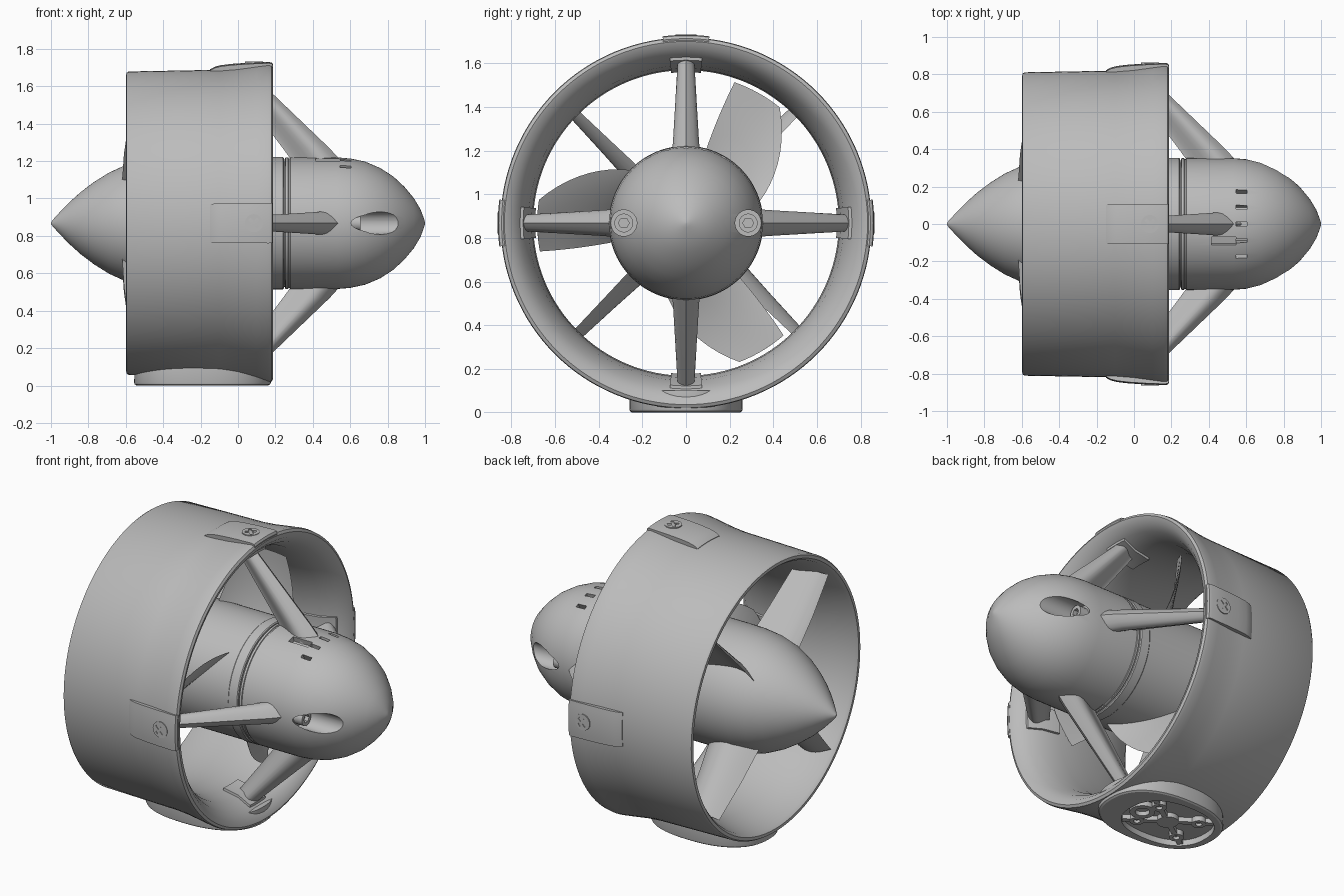
import bpy, bmesh
from math import sin, cos, pi, radians, tau
from mathutils import Matrix, Vector

old = bpy.data.objects.get("Cube")
if old:
    bpy.data.objects.remove(old, do_unlink=True)

AXIS_Z = 0.868
TO_AXIS = Matrix.Translation((0, 0, AXIS_Z))

grey = bpy.data.materials.new("plain_grey")
grey.use_nodes = True
grey.diffuse_color = (0.5, 0.5, 0.5, 1)
grey.node_tree.nodes["Principled BSDF"].inputs["Base Color"].default_value = (0.5, 0.5, 0.5, 1)


def finish(name, bm, matrix=TO_AXIS, angle=35):
    bmesh.ops.remove_doubles(bm, verts=bm.verts, dist=1e-5)
    bmesh.ops.recalc_face_normals(bm, faces=bm.faces)
    bm.transform(matrix)
    mesh = bpy.data.meshes.new(name)
    bm.to_mesh(mesh)
    bm.free()
    mesh.materials.append(grey)
    ob = bpy.data.objects.new(name, mesh)
    bpy.context.collection.objects.link(ob)
    shade(ob, angle)
    return ob


def shade(ob, angle=35):
    bpy.ops.object.select_all(action='DESELECT')
    ob.select_set(True)
    bpy.context.view_layer.objects.active = ob
    bpy.ops.object.shade_smooth_by_angle(angle=radians(angle))


def loft(bm, rings, caps=True, wrap=False):
    """Skin a list of closed rings of points."""
    vs = [[bm.verts.new(p) for p in ring] for ring in rings]
    n = len(vs[0])
    for i in range(len(vs) if wrap else len(vs) - 1):
        a, b = vs[i], vs[(i + 1) % len(vs)]
        for j in range(n):
            k = (j + 1) % n
            bm.faces.new((a[j], a[k], b[k], b[j]))
    if caps and not wrap:
        bm.faces.new(vs[0])
        bm.faces.new(vs[-1])


def spun(name, profile, a0=0.0, a1=tau, steps=96):
    """Spin a closed (x, r) profile around the x axis, fully or as a sector."""
    full = a1 - a0 > 6.28
    count = steps if full else steps + 1
    angles = [a0 + (a1 - a0) * i / steps for i in range(count)]
    bm = bmesh.new()
    loft(bm, [[(x, r * cos(a), r * sin(a)) for x, r in profile] for a in angles], wrap=full)
    return finish(name, bm)


def body(name, profile, steps=96):
    """Solid turned around x from an open profile."""
    bm = bmesh.new()
    loft(bm, [[(x, r * cos(tau * i / steps), r * sin(tau * i / steps))
               for i in range(steps)] for x, r in profile])
    return finish(name, bm, angle=30)


def rod(bm, r, depth, matrix, sides=32):
    bmesh.ops.create_cone(bm, cap_ends=True, segments=sides, radius1=r, radius2=r,
                          depth=depth, matrix=matrix)


def box(bm, size, matrix):
    bmesh.ops.create_cube(bm, size=1, matrix=matrix @ Matrix.Diagonal((*size, 1)))


def cut(ob, bm, matrix=TO_AXIS):
    cutter = finish("cutter", bm, matrix)
    cutter.hide_render = True
    mod = ob.modifiers.new("cut", 'BOOLEAN')
    mod.operation, mod.solver, mod.object = 'DIFFERENCE', 'EXACT', cutter
    mod.use_self = True
    bpy.context.view_layer.objects.active = ob
    bpy.ops.object.modifier_apply(modifier=mod.name)
    bpy.data.objects.remove(cutter, do_unlink=True)
    shade(ob, 30)


def spin(k):
    return Matrix.Rotation(k, 4, 'X')


def at(x, y, z):
    return Matrix.Translation((x, y, z))


def foil(n=12):
    """Closed streamlined outline as (chord 0..1, side -1..1), fullest past the middle."""
    c = [0.5 - 0.5 * cos(pi * i / n) for i in range(n + 1)]
    top = [(u, sin(pi * u ** 1.5)) for u in c]
    return top + [(u, -t) for u, t in reversed(top[1:-1])]


# Duct with a flared mouth at +x and a thin rim at -x
inner = [(0.175, 0.80), (0.13, 0.76), (0.05, 0.722), (-0.05, 0.705), (-0.2, 0.70),
         (-0.4, 0.725), (-0.58, 0.77)]
spun("duct", [(-0.598, 0.785), (-0.597, 0.803), (-0.585, 0.811), (-0.1, 0.82), (0.0, 0.828),
              (0.1, 0.842), (0.16, 0.85), (0.18, 0.847), (0.188, 0.832)] + inner, steps=128)

# Central body: tail cone, rotor hub, motor housing
body("tail_cone", [(-1, 0.004), (-0.99, 0.018), (-0.95, 0.062), (-0.9, 0.113), (-0.84, 0.167),
                   (-0.77, 0.22), (-0.69, 0.27), (-0.6, 0.311), (-0.5, 0.337), (-0.4, 0.348),
                   (-0.3, 0.35)])
body("rotor_hub", [(-0.305, 0.345), (-0.3, 0.35), (0.18, 0.35), (0.185, 0.354), (0.24, 0.354),
                   (0.245, 0.349)])
body("seal_ring", [(0.2, 0.34), (0.3, 0.34)])
motor = body("motor_housing", [
    (0.252, 0.347), (0.255, 0.352), (0.268, 0.352), (0.27, 0.347), (0.277, 0.347), (0.28, 0.352),
    (0.53, 0.352), (0.6, 0.346), (0.68, 0.329), (0.76, 0.295), (0.83, 0.25), (0.89, 0.194),
    (0.94, 0.134), (0.975, 0.076), (0.995, 0.022), (1, 0.004)])

# Screw wells on both sides and vent slots along the top
bm = bmesh.new()
for side in (-1, 1):
    rod(bm, 0.06, 0.5, at(0.85, side * 0.285, 0) @ Matrix.Rotation(pi / 2, 4, 'Y'))
for k in range(-2, 3):
    box(bm, (0.06, 0.022, 0.08), spin(k * 0.26) @ at(0.575, 0, 0.345))
box(bm, (0.13, 0.045, 0.06), spin(0.26) @ at(0.48, 0, 0.35))
cut(motor, bm)

for side in (-1, 1):
    place = at(0.62, side * 0.285, 0) @ Matrix.Rotation(pi / 2, 4, 'Y')
    bm = bmesh.new()
    rod(bm, 0.043, 0.07, place)
    screw = finish("housing_screw_" + ("right" if side < 0 else "left"), bm)
    bm = bmesh.new()
    rod(bm, 0.025, 0.06, place @ at(0, 0, 0.04), 6)
    cut(screw, bm)

# Four swept struts with their inner feet, outer clamps and clamp screws
feet = [(x, r - 0.014) for x, r in inner[1:4]] + [(-0.05, 0.73), (0.05, 0.75), (0.13, 0.79)]
clamp = [(-0.15, 0.80), (-0.15, 0.822), (-0.125, 0.836), (-0.09, 0.845), (-0.03, 0.852),
         (0.06, 0.858), (0.165, 0.862), (0.182, 0.858), (0.188, 0.845), (0.18, 0.82)]


def cross_screw(name, matrix):
    bm = bmesh.new()
    rod(bm, 0.048, 0.03, matrix)
    ob = finish(name, bm, Matrix())
    bm = bmesh.new()
    for turn in (pi / 4, -pi / 4):
        box(bm, (0.065, 0.017, 0.02), matrix @ at(0, 0, 0.015) @ Matrix.Rotation(turn, 4, 'Z'))
    cut(ob, bm, Matrix())


for k, where in enumerate(("top", "right", "bottom", "left")):
    bm = bmesh.new()
    rings = []
    for r, x0, x1, half in ((0.29, 0.32, 0.59, 0.066), (0.4, 0.24, 0.49, 0.058),
                            (0.745, -0.02, 0.13, 0.038)):
        rings.append([(x0 + (x1 - x0) * u, half * t, r) for u, t in foil()])
    loft(bm, rings)
    finish("strut_" + where, bm, TO_AXIS @ spin(k * pi / 2))
    mid = pi / 2 + k * pi / 2
    spun("strut_foot_" + where, feet, mid - 0.098, mid + 0.098, 6)
    if where != "bottom":
        spun("clamp_" + where, clamp, mid - 0.125, mid + 0.125, 8)
        cross_screw("clamp_screw_" + where, TO_AXIS @ spin(k * pi / 2) @ at(0.085, 0, 0.848))

# Four diagonal stator vanes at the outlet
for k in range(4):
    bm = bmesh.new()
    rings = []
    for r, x0, x1, half, bow in ((0.28, -0.62, -0.3, 0.03, 0.06), (0.5, -0.61, -0.33, 0.024, 0.045),
                                 (0.75, -0.585, -0.36, 0.02, 0.03)):
        rings.append([(x0 + (x1 - x0) * u, half * t + bow * (u - 0.5) ** 2 * 4 - bow / 2, r)
                      for u, t in foil()])
    loft(bm, rings)
    finish("stator_vane_%d" % (k + 1), bm, TO_AXIS @ spin(pi / 4 + k * pi / 2))

# Three pitched, swept rotor blades
for b in range(3):
    bm = bmesh.new()
    rings = []
    for i in range(11):
        f = i / 10
        r = 0.32 + 0.362 * f
        lead = radians(12 + 39 * f ** 0.9) + b * tau / 3
        trail = radians(75 - 4 * f) + b * tau / 3
        x_lead, x_trail = 0.13 - 0.11 * f, -0.2 + 0.08 * f
        thick = 0.014 - 0.008 * f
        ring = []
        for u, t in foil():
            a = trail + (lead - trail) * u
            ring.append((x_trail + (x_lead - x_trail) * u + thick * t, r * cos(a), r * sin(a)))
        rings.append(ring)
    loft(bm, rings)
    finish("rotor_blade_%d" % (b + 1), bm)


# Mounting base under the duct, hollowed and ribbed
def oval(cx, hx, hy, z, n=64, e=0.85):
    pts = []
    for i in range(n):
        c, s = cos(tau * i / n), sin(tau * i / n)
        pts.append((cx + hx * abs(c) ** e * (1 if c > 0 else -1),
                    hy * abs(s) ** e * (1 if s > 0 else -1), z))
    return pts


bm = bmesh.new()
loft(bm, [oval(-0.19, 0.352, 0.248, 0), oval(-0.19, 0.362, 0.257, 0.006),
          oval(-0.19, 0.366, 0.26, 0.016), oval(-0.19, 0.36, 0.26, 0.1)])
base = finish("mount_base", bm, Matrix())
bm = bmesh.new()
loft(bm, [oval(-0.24, 0.265, 0.205, -0.05), oval(-0.24, 0.265, 0.205, 0.035)])
cut(base, bm, Matrix())

bm = bmesh.new()
for turn in (0.6, -0.6):
    box(bm, (0.5, 0.03, 0.03), at(-0.24, 0, 0.023) @ Matrix.Rotation(turn, 4, 'Z'))
rod(bm, 0.06, 0.03, at(-0.24, 0, 0.022))
rod(bm, 0.07, 0.034, at(-0.06, 0, 0.022))
for sx in (-1, 1):
    for sy in (-1, 1):
        rod(bm, 0.04, 0.034, at(-0.24 + sx * 0.14, sy * 0.095, 0.021))
bosses = finish("base_bosses", bm, Matrix())
bm = bmesh.new()
rod(bm, 0.04, 0.04, at(-0.06, 0, 0.01))
for sx in (-1, 1):
    for sy in (-1, 1):
        rod(bm, 0.018, 0.03, at(-0.24 + sx * 0.14, sy * 0.095, 0.005))
cut(bosses, bm, Matrix())
cross_screw("base_screw", at(0.095, 0, 0.0165) @ Matrix.Rotation(pi, 4, 'X'))
